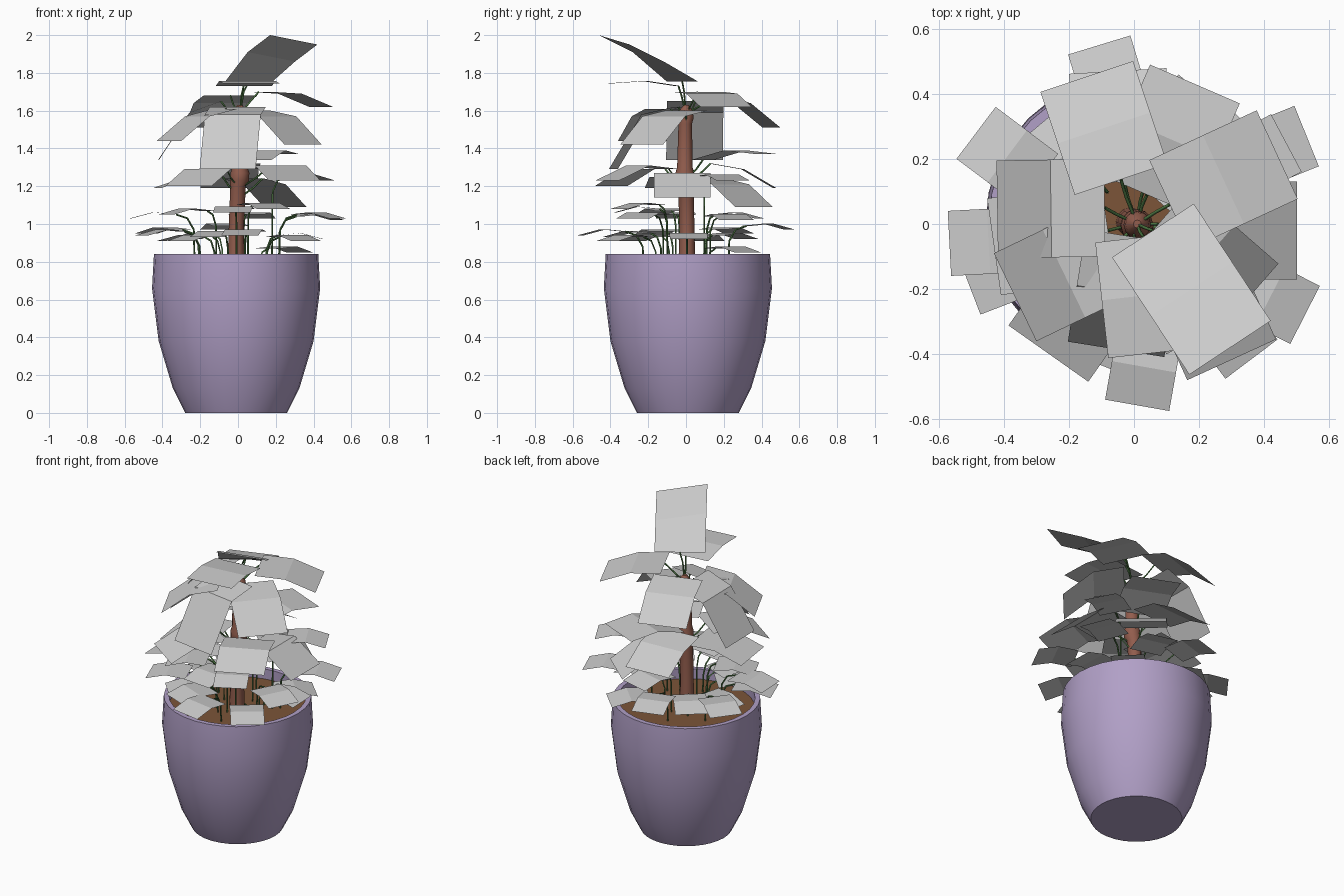
import bpy, bmesh, math
from mathutils import Vector

if "Cube" in bpy.data.objects:
    bpy.data.objects.remove(bpy.data.objects["Cube"])


def mat(name, rgb):
    m = bpy.data.materials.new(name)
    m.diffuse_color = (*rgb, 1)
    m.use_nodes = True
    m.node_tree.nodes["Principled BSDF"].inputs["Base Color"].default_value = m.diffuse_color
    return m


PURPLE = mat("pot_purple", (0.44, 0.35, 0.57))
BARK = mat("bark", (0.29, 0.11, 0.075))
SOIL = mat("soil", (0.20, 0.09, 0.04))
GREEN = mat("stem_green", (0.08, 0.20, 0.06))


def finish(name, bm, material=None, smooth=None):
    me = bpy.data.meshes.new(name)
    bm.to_mesh(me)
    bm.free()
    ob = bpy.data.objects.new(name, me)
    bpy.context.collection.objects.link(ob)
    if material:
        me.materials.append(material)
    if smooth:
        bpy.ops.object.select_all(action='DESELECT')
        ob.select_set(True)
        bpy.context.view_layer.objects.active = ob
        bpy.ops.object.shade_smooth_by_angle(angle=math.radians(smooth))
    return ob


def lathe(name, rings, sides, material, smooth=40):
    """Rings of (x, y, z, radius) joined bottom to top; both ends capped."""
    bm = bmesh.new()
    loops = []
    for x, y, z, r in rings:
        loops.append([bm.verts.new((x + r * math.cos(2 * math.pi * i / sides),
                                    y + r * math.sin(2 * math.pi * i / sides), z))
                      for i in range(sides)])
    for a, b in zip(loops, loops[1:]):
        for i in range(sides):
            j = (i + 1) % sides
            bm.faces.new((a[i], a[j], b[j], b[i]))
    bm.faces.new(loops[0][::-1])
    bm.faces.new(loops[-1])
    return finish(name, bm, material, smooth)


# Pot: outer wall, rim, inner wall down to an inner floor
CX, CY = -0.01, 0.01
lathe("pot", [(CX, CY, z, r) for z, r in
              [(0, .27), (.13, .335), (.38, .41), (.66, .445), (.84, .435),
               (.84, .405), (.66, .41)]], 32, PURPLE)
lathe("soil", [(CX, CY, .74, .405), (CX, CY, .775, .405)], 32, SOIL)

# Trunk: slightly leaning, with swollen joints
lathe("trunk", [(-.01, .005, .76, .046), (-.01, .005, .95, .04), (0, 0, 1.2, .041),
                (.008, -.004, 1.23, .05), (.01, -.006, 1.27, .05), (.01, -.006, 1.3, .041),
                (.01, -.004, 1.53, .036), (.01, -.002, 1.56, .042),
                (.01, 0, 1.6, .036), (.01, 0, 1.63, .012)], 12, BARK)


def leaf(name, inner, outer, z0, zm, z1, width, roll=0):
    """Rectangular leaf of two flat halves, creased across the middle."""
    a, b = Vector((*inner, z0)), Vector((*outer, z1))
    flat = Vector((b.x - a.x, b.y - a.y, 0)).normalized()
    side = flat.cross(Vector((0, 0, 1))) * width / 2
    mid = (a + b) / 2
    mid.z = zm
    bm = bmesh.new()
    rows = []
    for p, r in ((a, 0), (mid, roll), (b, roll)):
        tilt = side + Vector((0, 0, r))
        rows.append((bm.verts.new(p + tilt), bm.verts.new(p - tilt)))
    for p, q in zip(rows, rows[1:]):
        bm.faces.new((p[0], q[0], q[1], p[1]))
    finish(name, bm)


def stem(name, points, radius=.005):
    cu = bpy.data.curves.new(name, 'CURVE')
    cu.dimensions = '3D'
    cu.bevel_depth = radius
    cu.bevel_resolution = 0
    sp = cu.splines.new('POLY')
    sp.points.add(len(points) - 1)
    for pt, co in zip(sp.points, points):
        pt.co = (*co, 1)
    cu.materials.append(GREEN)
    bpy.context.collection.objects.link(bpy.data.objects.new(name, cu))


# Large leaves on the trunk: inner xy, outer xy, heights at root, middle, tip
LARGE = [
    (.03, -.04, .07, -.395, 1.73, 1.757, 1.745),
    (.11, .06, .44, .213, 1.70, 1.69, 1.62),
    (-.04, .137, -.145, .453, 1.68, 1.64, 1.51),
    (-.065, -.08, -.365, -.225, 1.61, 1.57, 1.44),
    (-.09, .05, -.42, .045, 1.65, 1.59, 1.34),
    (0, -.04, -.055, -.385, 1.62, 1.58, 1.29),
    (.075, 0, .345, -.235, 1.60, 1.57, 1.42),
    (.04, .09, .187, .43, 1.34, 1.39, 1.37),
    (-.06, -.11, -.263, -.398, 1.29, 1.29, 1.20),
    (.15, -.09, .30, -.417, 1.29, 1.31, 1.23),
    (.13, -.02, .50, -.02, 1.24, 1.27, 1.14),
    (.03, .11, .25, .36, 1.24, 1.21, 1.09),
    (-.03, .13, -.05, .47, 1.32, 1.29, 1.19),
    (-.08, -.02, -.43, -.07, 1.25, 1.25, 1.19),
]
for i, (xi, yi, xo, yo, z0, zm, z1) in enumerate(LARGE):
    leaf(f"large_leaf_{i}", (xi, yi), (xo, yo), z0, zm, z1, .30)
    zt = min(z0 - .10, 1.58)
    stem(f"large_leaf_stem_{i}", [(.01, 0, zt), (xi * .6, yi * .6, z0 - .05), (xi, yi, z0)])

# Topmost leaf, rising and slightly rolled
leaf("top_leaf", (.058, -.02), (.295, -.38), 1.755, 1.885, 1.975, .30, .025)
stem("top_leaf_stem", [(.01, 0, 1.58), (.03, -.01, 1.70), (.058, -.02, 1.755)])

# Small leaves rising from the soil: bearing in degrees, outer reach, height, twist
SMALL = [
    (101, .56, .99, 6), (150, .56, .97, -7), (186, .57, 1.05, -3), (200, .54, .96, 1),
    (-89, .557, .96, -11), (-49, .55, .93, -4), (-28, .595, 1.05, 1), (27, .595, 1.04, -5),
    (28, .53, 1.25, 0), (45, .46, .87, 0), (-112, .44, .95, 0), (-137, .42, .93, 0),
    (-155, .42, 1.07, 0), (-95, .38, 1.08, 0), (75, .40, 1.05, 0), (130, .42, .94, 0),
    (165, .42, .93, 0), (2, .45, .94, 0), (-62, .40, 1.10, 0),
]


def bearing(deg):
    return Vector((math.cos(math.radians(deg)), math.sin(math.radians(deg))))


for i, (deg, reach, z, twist) in enumerate(SMALL):
    tip = bearing(deg) * reach
    root = tip - bearing(deg + twist) * .24
    foot = root * .7
    leaf(f"small_leaf_{i}", root, tip, z, z + .012, z - .02, .20)
    stem(f"small_leaf_stem_{i}", [(*foot, .76), (*(foot * .95 + root * .05), z - .08),
                                  (*(foot * .6 + root * .4), z - .02), (*root, z)])
